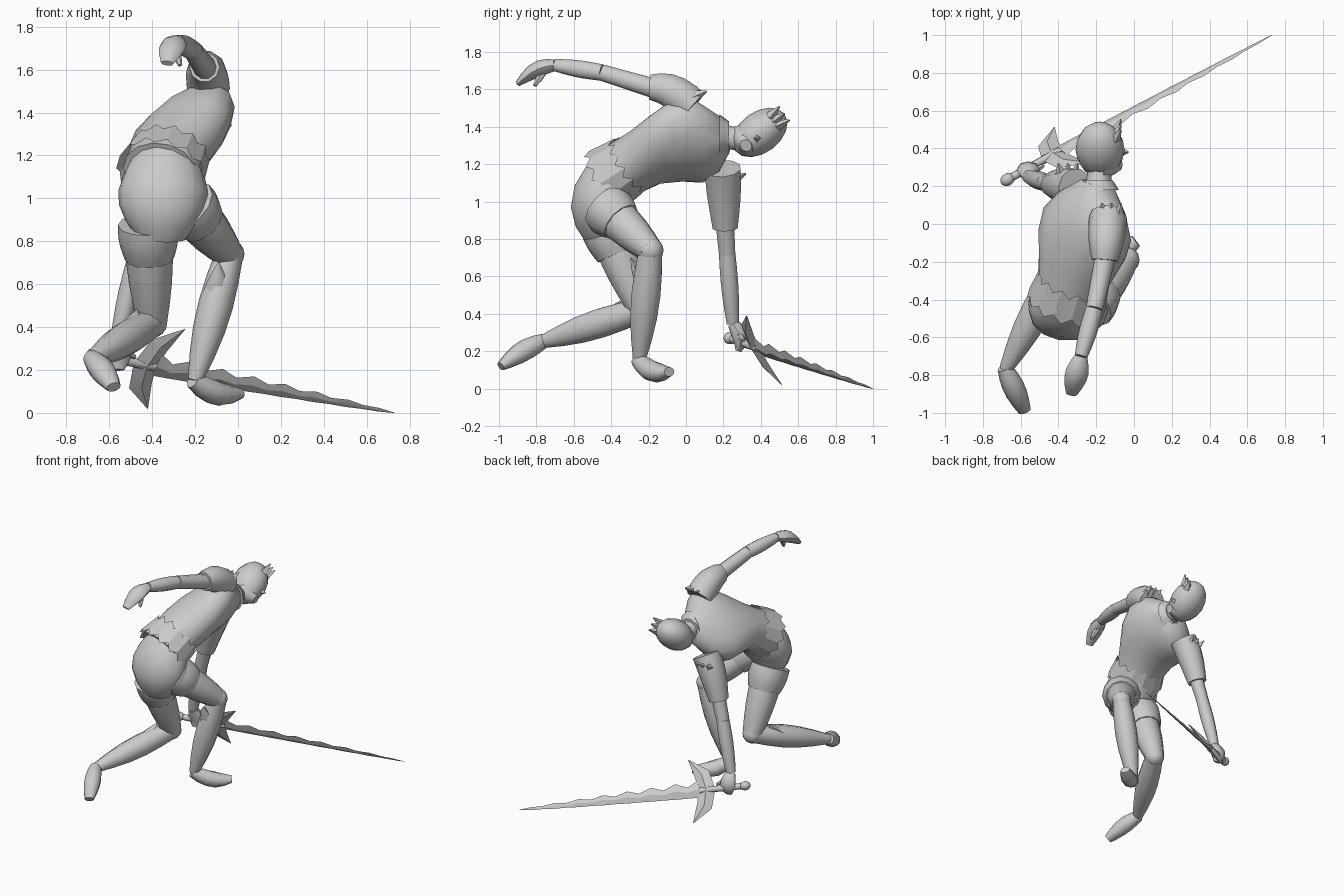
import bpy, bmesh, math
from mathutils import Vector, Matrix

cube = bpy.data.objects.get("Cube")
if cube:
    bpy.data.objects.remove(cube)

X, Y, Z = Vector((1, 0, 0)), Vector((0, 1, 0)), Vector((0, 0, 1))


def finish(name, bm, angle=50):
    bmesh.ops.recalc_face_normals(bm, faces=bm.faces)
    mesh = bpy.data.meshes.new(name)
    bm.to_mesh(mesh)
    bm.free()
    part = bpy.data.objects.new(name, mesh)
    bpy.context.collection.objects.link(part)
    bpy.ops.object.select_all(action='DESELECT')
    part.select_set(True)
    bpy.context.view_layer.objects.active = part
    bpy.ops.object.shade_smooth_by_angle(angle=math.radians(angle))


def loft(name, rings, side=X, side_end=None, sides=10, jag=0, cap=True, angle=50):
    """Skin ellipses given as (centre, half width, half depth)."""
    bm = bmesh.new()
    last = len(rings) - 1
    loops = []
    for i, (centre, width, depth) in enumerate(rings):
        tangent = (rings[min(i + 1, last)][0] - rings[max(i - 1, 0)][0]).normalized()
        across = side.lerp(side_end or side, i / last)
        across = (across - tangent * across.dot(tangent)).normalized()
        front = tangent.cross(across)
        loop = []
        for k in range(sides):
            turn = math.tau * k / sides
            tooth = tangent * jag * (-1) ** k
            offset = across * width * math.cos(turn) + front * depth * math.sin(turn)
            loop.append(bm.verts.new(centre + offset + tooth))
        loops.append(loop)
    for low, high in zip(loops, loops[1:]):
        for k in range(sides):
            nxt = (k + 1) % sides
            bm.faces.new((low[k], low[nxt], high[nxt], high[k]))
    if cap:
        bm.faces.new(loops[0])
        bm.faces.new(loops[-1])
    finish(name, bm, angle)


def limb(name, start, end, width, depth=None, bend=Z * 0, skew=1, steps=5, **options):
    """Bowed limb; width and depth are (at start, at end, bulge between)."""
    rings = []
    for i in range(steps + 1):
        t = i / steps
        swell = math.sin(math.pi * t ** skew)
        half = [a + (b - a) * t + bulge * swell for a, b, bulge in (width, depth or width)]
        rings.append((start.lerp(end, t) + bend * math.sin(math.pi * t), *half))
    loft(name, rings, **options)


def spike(name, start, end, width, side=X):
    limb(name, start, end, (width, .005, 0), steps=1, side=side, sides=4, angle=20)


def ball(name, centre, axes, radii):
    """Ellipsoid with its own axes."""
    bm = bmesh.new()
    turn = Matrix(axes).transposed().to_4x4()
    place = Matrix.Translation(centre) @ turn @ Matrix.Diagonal((*radii, 1))
    bmesh.ops.create_uvsphere(bm, u_segments=12, v_segments=8, radius=1, matrix=place)
    finish(name, bm)


# Twisted torso, from level hips to steeply tilted shoulders
tilt = Vector((.43, -.37, .82))
waist = Vector((-.36, -.42, 1.12))
collar = Vector((-.19, .21, 1.35))
throat = Vector((-.18, .32, 1.33))
limb("shirt", waist, collar, (.18, .1, .165), (.16, .09, .05), bend=Z * .05,
     skew=1.9, side=X, side_end=tilt, sides=14, steps=6)
limb("neck", collar - Y * .04, throat, (.08, .07, -.01))
limb("collar", collar - Y * .03, collar + Y * .02, (.12, .08, 0), (.11, .08, 0), steps=1, side=tilt)

# Jagged hems of shirt and belt
up = Vector((.02, .06, .04))
for name, centre, flare in (("belt_hem", waist, .21), ("shirt_hem", waist + up, .2)):
    limb(name, centre, centre + up, (flare, flare - .01, 0), (flare - .03, flare - .04, 0),
         steps=1, sides=26, jag=.02, cap=False, angle=20)

# Shorts around the hips
limb("shorts", waist + up, Vector((-.36, -.45, .82)), (.16, .12, .07), (.15, .1, .03),
     bend=Y * -.06, sides=14)

# Head turned to the side, with jaw, nose and forehead crest
crown, brow = Vector((0, .8, .6)), Vector((0, -.6, .8))
ball("head", Vector((-.18, .395, 1.37)), (X, brow, crown), (.13, .11, .165))
chin = Vector((-.07, .32, 1.3))
limb("jaw", throat, chin, (.095, .035, .01), (.07, .03, .01), steps=3, side=brow)
nose = Vector((-.03, .38, 1.34))
spike("nose", nose - X * .05, nose, .03, side=Z)
for k in (-1, 0, 1):
    base = Vector((-.1, .47, 1.43)) + brow * k * .03
    spike("crest_point", base, base + crown * .07 + X * .03 + brow * k * .015, .03)

# Arms: shoulder, elbow, wrist, fingertips, thumb tip, sleeve length, hand curl
arms = {
    "left": ((-.12, -.02, 1.56), (-.21, -.45, 1.69), (-.28, -.7, 1.73),
             (-.33, -.9, 1.63), (-.27, -.81, 1.62), .4, Z * .025),
    "right": ((-.35, .19, 1.12), (-.47, .22, .72), (-.56, .25, .35),
              (-.56, .28, .2), (-.48, .31, .26), .65, Y * .025),
}
for which, (*joints, cuff, curl) in arms.items():
    shoulder, elbow, wrist, fingers, thumb = map(Vector, joints)
    limb(which + "_sleeve", shoulder.lerp(collar, .25), shoulder.lerp(elbow, cuff),
         (.1, .07, .01), bend=Z * .03)
    limb(which + "_upper_arm", shoulder, elbow, (.06, .046, 0))
    limb(which + "_forearm", elbow, wrist, (.046, .034, .008))
    limb(which + "_hand", wrist, fingers, (.034, .03, .03), (.03, .015, .02), bend=curl, sides=8)
    limb(which + "_thumb", wrist.lerp(fingers, .3), thumb, (.022, .01, .004),
         side=Z, sides=6, steps=2)
    for k in (-1, 0, 1):
        base = shoulder + Y * .06 + X * k * .035
        spike(which + "_shoulder_trim", base, base + Y * .07 + Z * .03 + X * k * .015, .035)

# Legs: hip, knee, ankle, toe, tip of the boot flap, arch of the foot
legs = {
    "left": ((-.24, -.43, .97), (-.04, -.19, .74), (-.2, -.25, .15),
             (.01, -.09, .09), (-.09, -.295, .7), Z * -.03),
    "right": ((-.42, -.43, .88), (-.4, -.24, .42), (-.68, -.77, .25),
              (-.58, -.99, .12), (-.47, -.32, .48), Z * .01),
}
for which, (*joints, arch) in legs.items():
    hip, knee, ankle, toe, flap = map(Vector, joints)
    limb(which + "_shorts_leg", hip, hip.lerp(knee, .35), (.14, .115, .01), sides=12)
    limb(which + "_thigh", hip, knee, (.11, .07, .015))
    ball(which + "_knee", knee, (X, Y, Z), (.07, .07, .07))
    limb(which + "_boot", knee, ankle, (.065, .035, .03))
    calf = knee.lerp(ankle, .4)
    limb(which + "_boot_flap", calf.lerp(flap, .1), flap, (.07, .004, .01), (.04, .004, .01),
         steps=3, sides=6)
    limb(which + "_foot", ankle.lerp(toe, -.05), toe, (.04, .035, .022), (.04, .025, .025), bend=arch)

# Sword laid along one axis
pommel, point = Vector((-.67, .235, .27)), Vector((.73, 1, 0))
axis = point - pommel
along = axis.normalized()
wide = Vector((.38, -.42, .82))
wide = (wide - along * wide.dot(along)).normalized()
limb("grip", pommel, pommel + axis * .2, (.022, .022, 0), steps=1, side=wide, sides=8)
ball("pommel", pommel, (along, wide, along.cross(wide)), (.04, .033, .033))

# Wavy blade narrowing to a point
rings = []
steps = 15
for i in range(steps + 1):
    left = 1 - i / steps
    wave = .01 * (-1) ** i
    centre = point - axis * .8 * left + wide * wave * left
    rings.append((centre, (.05 + wave) * left ** .7 + .001, .014 * left + .001))
loft("wavy_blade", rings, side=wide, sides=4, angle=25)

# Two swept guard prongs
for sign in (1, -1):
    limb("guard_prong", pommel + axis * .17, pommel + axis * .24 + wide * sign * .225,
         (.06, .002, .025), (.022, .002, .005), bend=axis * -.02,
         steps=2, side=along, sides=4, angle=25)
